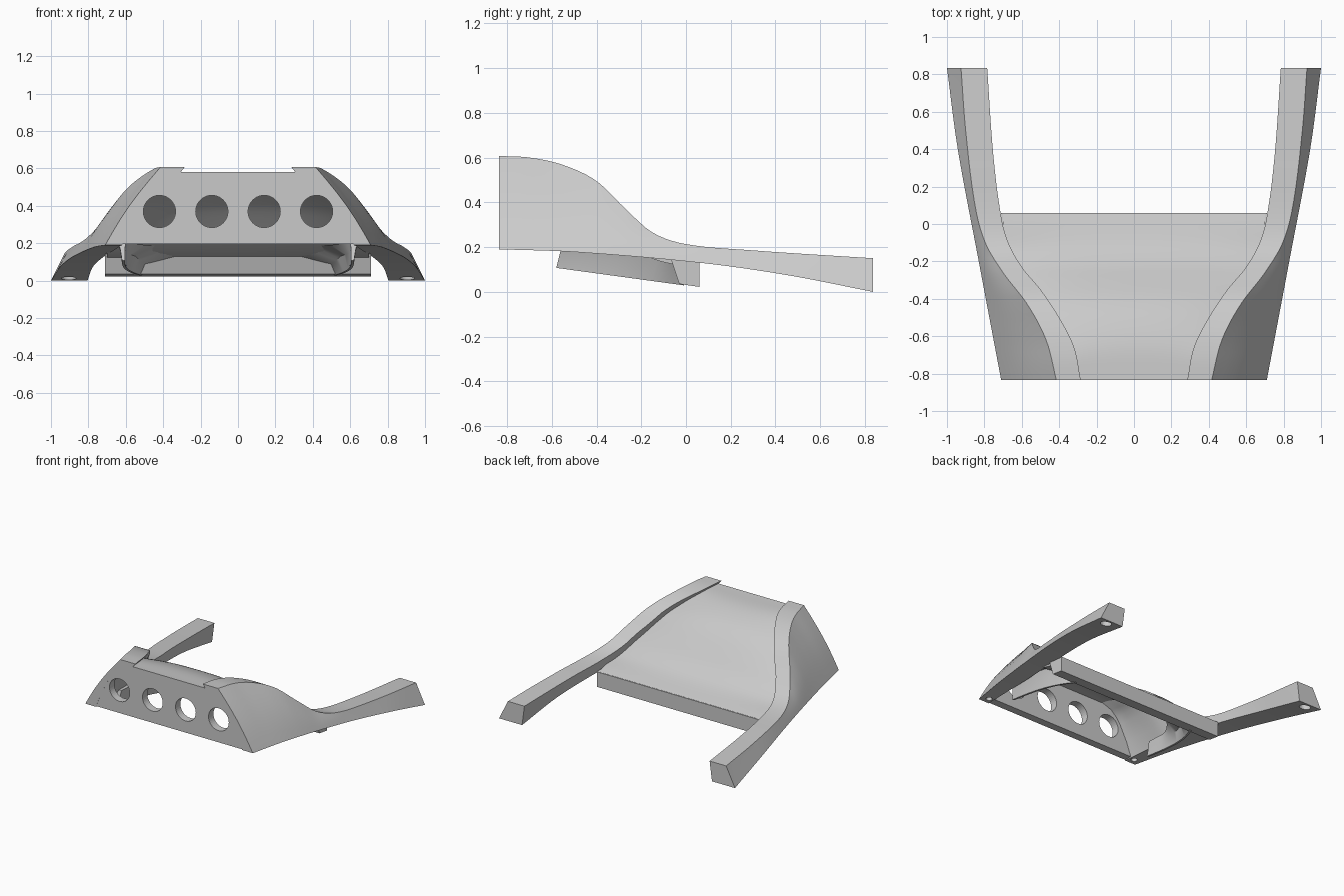
import bpy, bmesh, math

if "Cube" in bpy.data.objects:
    bpy.data.objects.remove(bpy.data.objects["Cube"])

grey = bpy.data.materials.new("light_grey")
grey.use_nodes = True
COLOUR = (0.59, 0.59, 0.59, 1)
grey.diffuse_color = COLOUR
grey.node_tree.nodes["Principled BSDF"].inputs["Base Color"].default_value = COLOUR


def curve(points):
    """Smooth function through (position, value) pairs."""
    def slope(i):
        a, b = points[max(i - 1, 0)], points[min(i + 1, len(points) - 1)]
        return (b[1] - a[1]) / (b[0] - a[0])

    def value(t):
        i = 0
        while i < len(points) - 2 and t > points[i + 1][0]:
            i += 1
        (a, p), (b, q) = points[i], points[i + 1]
        w = b - a
        s = min(max((t - a) / w, 0), 1)
        return (p * (1 + 2 * s) * (1 - s) ** 2 + slope(i) * w * s * (1 - s) ** 2
                + q * s * s * (3 - 2 * s) - slope(i + 1) * w * s * s * (1 - s))
    return value


def loft(name, sections):
    """Closed solid through equal-length rings of points."""
    bm = bmesh.new()
    rings = [[bm.verts.new(p) for p in ring] for ring in sections]
    n = len(rings[0])
    for r, s in zip(rings, rings[1:]):
        for i in range(n):
            j = (i + 1) % n
            bm.faces.new((r[i], r[j], s[j], s[i]))
    bm.faces.new(rings[0])
    bm.faces.new(rings[-1])
    bmesh.ops.recalc_face_normals(bm, faces=bm.faces)
    mesh = bpy.data.meshes.new(name)
    bm.to_mesh(mesh)
    bm.free()
    ob = bpy.data.objects.new(name, mesh)
    bpy.context.collection.objects.link(ob)
    mesh.materials.append(grey)
    return ob


def smooth(ob, degrees=32):
    bpy.ops.object.select_all(action='DESELECT')
    ob.select_set(True)
    bpy.context.view_layer.objects.active = ob
    bpy.ops.object.shade_smooth_by_angle(angle=math.radians(degrees))


def drill(ob, centre, radius, depth, axis):
    """Cut a round hole with a hidden cylinder."""
    bpy.ops.mesh.primitive_cylinder_add(vertices=40, radius=radius, depth=depth, location=centre)
    cutter = bpy.context.object
    cutter.name = "hole_cutter"
    if axis == 'Y':
        cutter.rotation_euler.x = math.pi / 2
    cutter.data.materials.append(grey)
    cutter.hide_render = True
    cutter.hide_set(True)
    mod = ob.modifiers.new("hole", 'BOOLEAN')
    mod.operation = 'DIFFERENCE'
    mod.solver = 'EXACT'
    mod.object = cutter


def steps(a, b, n):
    return [a + (b - a) * i / n for i in range(n + 1)]


def fade(y, a, b):
    """One before a, zero after b, smooth between."""
    s = min(max((y - a) / (b - a), 0), 1)
    return 1 - s * s * (3 - 2 * s)


FRONT, BACK = -0.835, 0.835

# Edge curves of the side arms along y
top_z = curve([(FRONT, .607), (-.7, .6), (-.55, .567), (-.4, .495), (-.27, .37), (-.15, .265),
               (0, .213), (.3, .185), (BACK, .15)])
base_z = curve([(FRONT, .19), (-.5, .178), (.06, .13), (.45, .075), (BACK, 0)])
top_out = curve([(FRONT, .415), (-.62, .47), (-.43, .57), (-.26, .7), (-.1, .795), (.1, .85),
                 (.5, .9), (BACK, .925)])
top_in = curve([(FRONT, .285), (-.66, .32), (-.5, .4), (-.35, .5), (-.23, .6), (-.08, .68),
                (.1, .72), (.4, .755), (BACK, .785)])
base_out = curve([(FRONT, .71), (-.2, .83), (.4, .942), (BACK, 1)])
base_in = curve([(FRONT, .62), (-.4, .65), (.06, .715), (.45, .775), (BACK, .805)])


def inner_wall(y, f):
    return top_in(y) + (base_in(y) - top_in(y)) * f


# Side arms, hollowed on the inside near the front: (fraction down the wall, hollow depth)
HOLLOW = [(.06, 0), (.17, .01), (.24, .07), (.34, .082), (.45, .08), (.74, .045), (1, 0)]
for side, label in ((1, "left"), (-1, "right")):
    rings = []
    for y in steps(FRONT, BACK, 56):
        top, base = top_z(y), base_z(y)
        bulge, hollow = .02 * fade(y, -.7, .1), fade(y, -.75, -.4)
        section = [(base_out(y) + (top_out(y) - base_out(y)) * f
                    + bulge * math.sin(math.pi * f), base + (top - base) * f)
                   for f in steps(0, 1, 6)]
        section.append((top_in(y), top))
        section += [(inner_wall(y, f) + d * hollow, top + (base - top) * f) for f, d in HOLLOW]
        rings.append([(side * x, y, z) for x, z in section])
    arm = loft(label + "_arm", rings)
    drill(arm, (side * .905, .775, 0), .04, .14, 'Z')
    drill(arm, (side * .66, -.785, .19), .022, .05, 'Z')
    smooth(arm)

# Curved deck between the arms, crowned in the middle
deck_z = curve([(FRONT, .58), (-.65, .563), (-.5, .512), (-.4, .447), (-.3, .35), (-.22, .268),
                (-.12, .198), (.06, .137)])
rings = []
for y in steps(FRONT + .001, .055, 32):
    z = deck_z(y)
    dip = .06 * fade(-y, .35, .75) * fade(y, -.4, .02)
    half = inner_wall(y, (top_z(y) - z + dip) / (top_z(y) - base_z(y))) + .04
    half = min(half, .7) if y > -.15 else half
    across = [(half * u, z - dip * abs(u) ** 2.5) for u in steps(-1, 1, 20)]
    rings.append([(x, y, h) for x, h in across] + [(x, y, h - .045) for x, h in reversed(across)])
smooth(loft("curved_deck", rings))

# Front wall with four round holes
outline = [(-.635, .195), (-.61, .29), (-.55, .4), (-.47, .5), (-.36, .55)]
outline += [(-x, z) for x, z in reversed(outline)]
wall = loft("front_wall", [[(x, y, z) for x, z in outline] for y in (FRONT + .001, -.775)])
for x in (-.42, -.14, .14, .42):
    drill(wall, (x, -.8, .37), .086, .2, 'Y')
smooth(wall)

# Rear cross bar
bar = [(.06, .022), (.06, .137), (-.07, .155), (-.03, .035)]
loft("rear_cross_bar", [[(x, y, z) for y, z in bar] for x in (-.712, .712)])

# Thin lips under the deck, curving inward and vaulting into the ceiling toward the bar
lip_x = curve([(-.58, .62), (-.4, .618), (-.25, .605), (-.12, .575), (-.01, .53)])
for side, label in ((1, "left"), (-1, "right")):
    rings = []
    for y in steps(-.58, -.01, 20):
        x = lip_x(y)
        vault = 1 - fade(y, -.45, -.02)
        low = .107 - .137 * (y + .58)
        high = min(deck_z(y) - .05, base_z(y) + .03)
        rise = high - low
        section = [(x - .015, low), (x, low), (x + .01, low + rise * .6), (x + .025, high),
                   (x - .02 - .24 * vault, high), (x - .016 - .04 * vault, low + rise * .6)]
        rings.append([(side * px, y + .25 * (pz - low), pz) for px, pz in section])
    smooth(loft(label + "_lower_lip", rings), 45)
